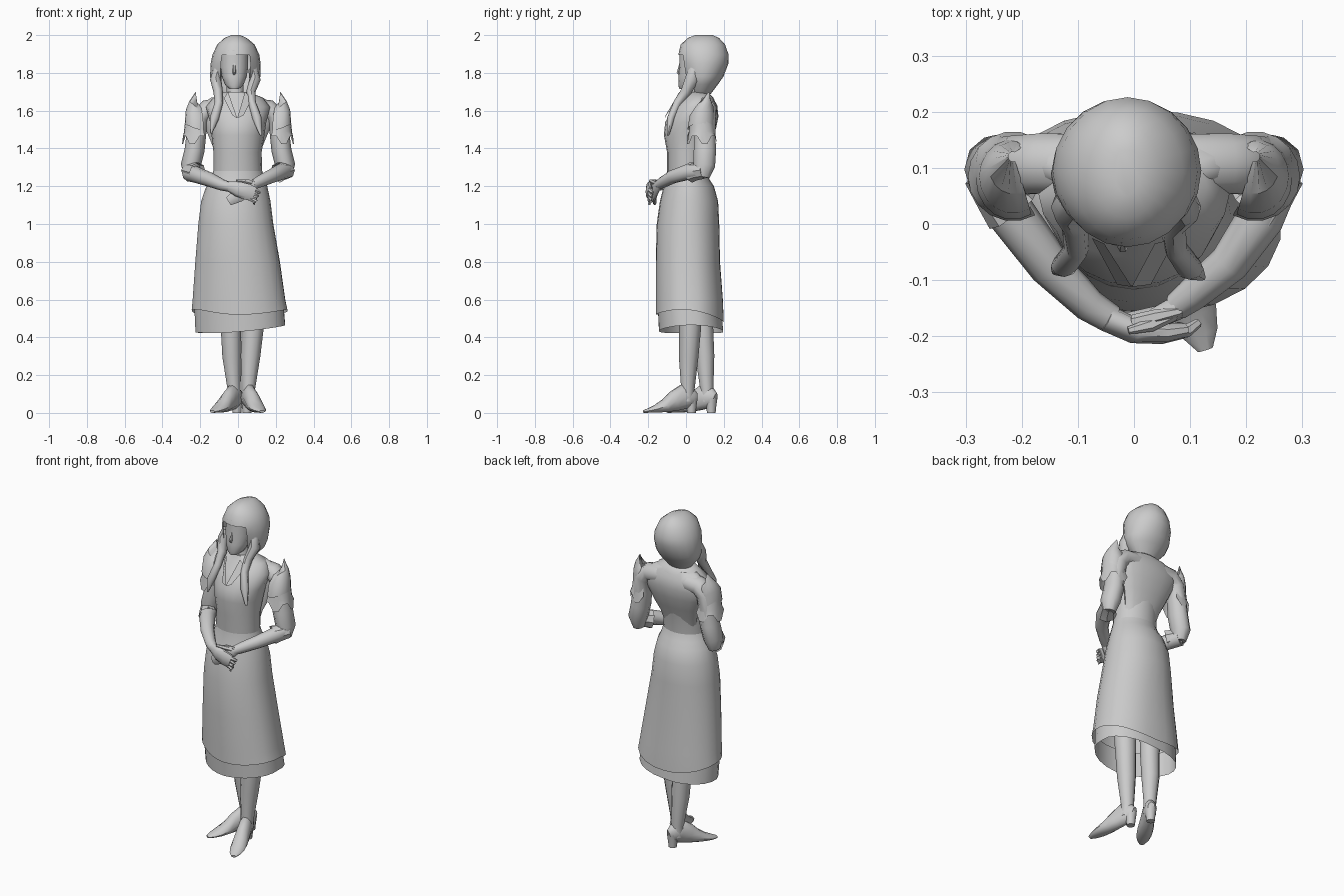
import bpy, bmesh, math
from mathutils import Vector

grey = bpy.data.materials.new("plain grey")
grey.diffuse_color = (0.6, 0.6, 0.6, 1)


def finish(name, bm, angle=50):
    bmesh.ops.recalc_face_normals(bm, faces=bm.faces)
    me = bpy.data.meshes.new(name)
    bm.to_mesh(me)
    bm.free()
    me.materials.append(grey)
    ob = bpy.data.objects.new(name, me)
    bpy.context.collection.objects.link(ob)
    bpy.ops.object.select_all(action='DESELECT')
    ob.select_set(True)
    bpy.context.view_layer.objects.active = ob
    bpy.ops.object.shade_smooth_by_angle(angle=math.radians(angle))
    return ob


def skin(name, rings, caps=(True, True), closed=True, drop=None, angle=50):
    """Bridge rings of points; drop(center) removes faces by rule."""
    bm = bmesh.new()
    vs = [[bm.verts.new(p) for p in r] for r in rings]
    n = len(rings[0])
    for a, b in zip(vs, vs[1:]):
        for i in range(n if closed else n - 1):
            j = (i + 1) % n
            bm.faces.new((a[i], a[j], b[j], b[i]))
    if caps[0]:
        bm.faces.new(vs[0][::-1])
    if caps[1]:
        bm.faces.new(vs[-1])
    if drop:
        gone = [f for f in bm.faces if drop(f.calc_center_median())]
        bmesh.ops.delete(bm, geom=gone, context='FACES')
    return finish(name, bm, angle)


def loft(name, rows, n=16, hem=None, swell=None, **kw):
    """Stack ellipses given as z, x min, x max, y min, y max."""
    rings = []
    for k, (z, x0, x1, y0, y1) in enumerate(rows):
        ring = []
        for i in range(n):
            t = 2 * math.pi * i / n
            dz = hem(t) if hem and k == 0 else 0
            f = swell(t, z) if swell else 1
            ring.append(((x0 + x1) / 2 + f * (x1 - x0) / 2 * math.cos(t),
                         (y0 + y1) / 2 + f * (y1 - y0) / 2 * math.sin(t), z + dz))
        rings.append(ring)
    return skin(name, rings, **kw)


def tube(name, pts, n=10, ref=(0, 0, 1), **kw):
    """Sweep an ellipse along x, y, z, side radius, ref radius points."""
    P = [Vector(p[:3]) for p in pts]
    rings = []
    for k, p in enumerate(pts):
        t = (P[min(k + 1, len(P) - 1)] - P[max(k - 1, 0)]).normalized()
        s = t.cross(Vector(ref)).normalized()
        u = s.cross(t)
        rw, rh = p[3], p[-1]
        rings.append([P[k] + s * rw * math.cos(a) + u * rh * math.sin(a)
                      for a in (2 * math.pi * i / n for i in range(n))])
    return skin(name, rings, **kw)


OPEN = (False, False)


def drape(t, z):
    """Cloth pulled in at the front left, fuller at the other corners."""
    amount = -.1 if math.cos(t) < 0 and math.sin(t) < 0 else .06
    return 1 + amount * abs(math.sin(2 * t)) * max(0, min(1, (1.2 - z) / .65))


# Skirt layers, open at the hem
loft("skirt", [(.5, -.245, .262, -.16, .2), (.6, -.24, .25, -.16, .195),
               (.8, -.226, .222, -.16, .18), (1.0, -.21, .187, -.155, .176),
               (1.12, -.195, .172, -.138, .17), (1.2, -.168, .155, -.118, .148),
               (1.24, -.145, .14, -.107, .122), (1.28, -.131, .129, -.101, .108)], 24,
     hem=lambda t: .045 * math.cos(t) ** 2 - .02 * math.sin(t), swell=drape, caps=OPEN)
loft("underskirt", [(.43, -.225, .25, -.143, .197), (.58, -.232, .24, -.15, .185)], 24,
     hem=lambda t: .02 * math.cos(t) + .015 * math.cos(t) ** 2, swell=drape, caps=OPEN)

# Torso, broad upper back and neck
loft("bodice", [(1.22, -.125, .12, -.09, .1), (1.28, -.13, .128, -.1, .107),
                (1.38, -.13, .125, -.1, .115), (1.47, -.14, .14, -.117, .14),
                (1.54, -.148, .15, -.11, .155), (1.62, -.17, .17, -.06, .165),
                (1.67, -.13, .13, -.01, .145), (1.7, -.07, .05, .005, .11)], 20)
loft("upper_back", [(1.3, -.1, .1, .01, .09), (1.38, -.122, .118, .025, .112),
                    (1.44, -.145, .142, .04, .138),
                    (1.51, -.175, .172, .045, .16), (1.57, -.205, .2, .045, .172),
                    (1.63, -.2, .195, .05, .165), (1.67, -.14, .13, .055, .14)], 16)
loft("neck", [(1.64, -.07, .05, .0, .11), (1.7, -.06, .03, .015, .1),
              (1.78, -.06, .03, .015, .1)], 12)

# Head, nose and hair with a face opening
loft("face", [(1.715, -.045, .005, -.035, .02), (1.735, -.068, .028, -.041, .06),
              (1.78, -.086, .046, -.04, .1), (1.83, -.094, .054, -.036, .11),
              (1.92, -.094, .054, -.034, .12)], 16)
tube("nose", [(-.02, -.028, 1.86, .005), (-.02, -.037, 1.82, .008),
              (-.02, -.041, 1.802, .01), (-.02, -.033, 1.79, .005)], 6, ref=(0, 1, 0))
loft("hair", [(1.68, -.08, .05, .03, .125), (1.74, -.134, .104, 0, .17),
              (1.78, -.148, .118, -.02, .198), (1.85, -.145, .12, -.035, .225),
              (1.895, -.136, .113, -.041, .226), (1.95, -.11, .088, -.028, .207),
              (1.985, -.072, .046, .01, .175), (2.0, -.035, .012, .05, .14)], 20,
     drop=lambda c: c.z < 1.89 and c.y < .04 and abs(c.x + .015) < .072,
     caps=(False, True))
# Hanging locks, rooted inside the hair
tube("left_lock", [(-.105, .045, 1.82, .025, .03), (-.118, .03, 1.765, .03, .036),
                   (-.105, .0, 1.7, .025, .028), (-.102, -.045, 1.64, .022, .022),
                   (-.125, -.075, 1.56, .024, .02), (-.142, -.085, 1.48, .005, .006)],
     8, ref=(0, 1, 0))
tube("right_lock", [(.08, .045, 1.82, .025, .03), (.09, .03, 1.765, .03, .036),
                    (.068, .0, 1.7, .024, .028), (.075, -.045, 1.64, .02, .022),
                    (.1, -.08, 1.56, .025, .02), (.122, -.095, 1.47, .006, .006)],
     8, ref=(0, 1, 0))

for s, side in ((-1, "left"), (1, "right")):
    # Collar flap beside the V neckline
    skin(side + "_collar", [[(s * .045 - .008, -.035, 1.7), (-.004, -.112, 1.56)],
                            [(s * .075, -.025, 1.665), (s * .03, -.108, 1.575)]],
         caps=OPEN, closed=False)

    # Shoulder and sleeve down to the elbow
    tube(side + "_sleeve", [(s * .08, .105, 1.61, .055, .058), (s * .165, .108, 1.605, .052, .056),
                            (s * .205, .105, 1.565, .052, .055), (s * .22, .1, 1.48, .052, .058),
                            (s * .23, .1, 1.39, .053, .062), (s * .25, .097, 1.31, .053, .06),
                            (s * .252, .085, 1.25, .035, .042)], 10, ref=(0, 1, 0))

    # Layered petals over the sleeve, wrapping its outer half
    upper, lower = [], []
    angs = [math.radians(-120 + 20 * i) for i in range(13)]
    for r, y, z0, peak in ((.066, .08, 1.5, .03), (.06, .085, 1.57, .035),
                           (.042, .1, 1.615, .035), (.008, .12, 1.64, .06)):
        upper.append([(s * (.216 + r * math.cos(a)), y + r * 1.1 * math.sin(a),
                       z0 + peak * max(0, math.cos(a))) for a in angs])
    for r, z0, zig in ((.062, 1.56, 0), (.07, 1.49, 0), (.08, 1.445, .022)):
        lower.append([(s * (.216 + r * math.cos(a)), .085 + r * math.sin(a),
                       z0 + zig * (1 if i % 4 < 2 else -1)) for i, a in enumerate(angs)])
    skin(side + "_upper_petal", upper, caps=OPEN, closed=False, angle=35)
    skin(side + "_lower_petal", lower, caps=OPEN, closed=False, angle=35)

    # Frilled cuff at the elbow
    tube(side + "_cuff", [(s * .262, .095, 1.285, .045), (s * .235, .05, 1.278, .048),
                          (s * .215, .025, 1.272, .054)], 8, caps=OPEN, angle=30)

# Forearms and clasped hands
tube("left_forearm", [(-.255, .09, 1.27, .046), (-.22, .02, 1.26, .043),
                      (-.15, -.075, 1.235, .038), (-.08, -.145, 1.205, .03),
                      (-.04, -.17, 1.195, .026)])
tube("right_forearm", [(.255, .09, 1.285, .045), (.225, .01, 1.275, .042),
                       (.17, -.07, 1.25, .036), (.105, -.125, 1.22, .03),
                       (.075, -.148, 1.205, .025)])
tube("left_hand", [(-.05, -.167, 1.2, .024, .027), (0, -.19, 1.185, .023, .042),
                   (.05, -.194, 1.17, .02, .045), (.085, -.19, 1.158, .015, .04)])
tube("right_hand", [(.085, -.145, 1.21, .022, .026), (.045, -.165, 1.185, .02, .04),
                    (0, -.17, 1.15, .015, .038), (-.05, -.165, 1.12, .01, .025)])
for i in range(4):
    d = i * .02
    tube(f"left_finger_{i + 1}", [(.065, -.192, 1.192 - d, .012), (.095, -.19, 1.178 - d, .012),
                                  (.115 - d * .5, -.176 - i * .006, 1.165 - d, .008)], 6)
tube("left_thumb", [(.0, -.175, 1.21, .014), (.04, -.165, 1.225, .013),
                    (.085, -.155, 1.225, .008)], 6)
tube("right_thumb", [(.07, -.16, 1.215, .013), (.03, -.18, 1.225, .012),
                     (-.01, -.19, 1.23, .007)], 6)

# Legs
tube("left_leg", [(-.05, .08, .95, .075), (-.045, .085, .6, .06), (-.037, .09, .45, .054),
                  (-.033, .1, .3, .05), (-.021, .11, .13, .035), (-.02, .11, .06, .034)],
     12, ref=(0, 1, 0))
tube("right_leg", [(.085, .02, .95, .075), (.084, .022, .6, .064), (.078, .022, .45, .058),
                   (.066, .014, .3, .052), (.055, .01, .13, .036), (.056, .005, .06, .034)],
     12, ref=(0, 1, 0))


# Pointed shoes with a raised instep and heel, aimed along a ground direction
def shoe(side, x, y, dx, dy):
    f = Vector((dx, dy, 0)).normalized()
    rows = [(-.05, .075, .02, .03), (-.03, .08, .034, .05), (.02, .085, .036, .068),
            (.07, .062, .04, .056), (.12, .038, .044, .037), (.17, .022, .042, .022),
            (.21, .013, .032, .013), (.24, .007, .014, .007)]
    tube(side + "_shoe", [(x + f.x * d, y + f.y * d, z, w, h) for d, z, w, h in rows], 10)
    hx, hy = x - f.x * .025, y - f.y * .025
    tube(side + "_heel", [(hx, hy, .08, .033), (hx, hy, .03, .026), (hx, hy, 0, .023)],
         8, ref=(0, 1, 0))


shoe("left", -.018, .112, -.49, -.87)
shoe("right", .055, .005, .3, -.95)
